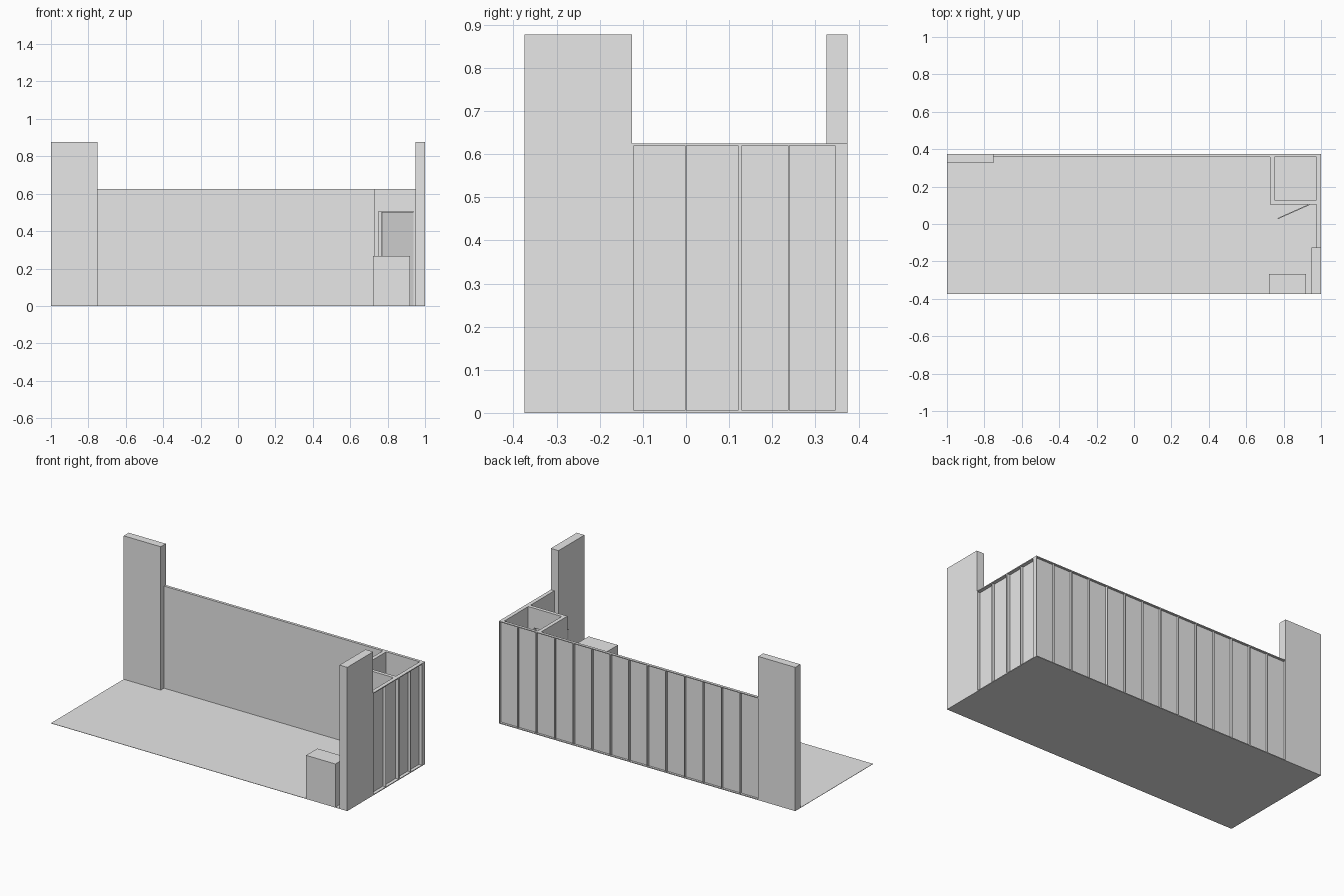
import bpy, math
from mathutils import Matrix

cube = bpy.data.objects.get("Cube")
if cube:
    bpy.data.objects.remove(cube, do_unlink=True)

GREY = 0.8
mat = bpy.data.materials.new("plain grey")
mat.use_nodes = True
mat.diffuse_color = (GREY, GREY, GREY, 1)
mat.node_tree.nodes["Principled BSDF"].inputs["Base Color"].default_value = (GREY, GREY, GREY, 1)


def box(name, x, y, z):
    """Box spanning the given (low, high) ranges."""
    bpy.ops.mesh.primitive_cube_add(size=1)
    ob = bpy.context.object
    ob.name = name
    spans = (x, y, z)
    size = [b - a for a, b in spans]
    mid = [(a + b) / 2 for a, b in spans]
    ob.data.transform(Matrix.Translation(mid) @ Matrix.Diagonal((*size, 1)))
    ob.data.materials.append(mat)
    return ob


HALF = 0.375        # half depth of the set
WALL = 0.625        # wall height
TOWER = 0.877       # tower height
RAIL = 0.005        # rail and stud width
BACK = 0.358        # inner face of the back wall
SIDE = 0.976        # inner face of the side wall
SKIN = 0.004        # panel thickness

# Floor and the two tall end flats
box("floor", (-1, 1), (-HALF, HALF), (0, 0.002))
box("back_tower", (-1, -0.75), (0.326, HALF), (0, TOWER))
box("side_tower", (0.948, 1), (-HALF, -0.125), (0, TOWER))

# Back wall: panel, rails and evenly spaced studs outside
box("back_panel", (-0.75, 1 - RAIL), (BACK, BACK + SKIN), (0, WALL))
for name, z in (("back_bottom_rail", 0), ("back_top_rail", WALL - RAIL)):
    box(name, (-0.75, 1), (BACK, HALF), (z, z + RAIL))
for i in range(1, 14):
    x = 1 - i * 0.125
    box("back_stud", (x - RAIL / 2, x + RAIL / 2), (BACK, HALF), (0, WALL))

# Side wall: panel, rails and studs outside
box("side_panel", (SIDE, SIDE + SKIN), (-0.125, BACK), (0, WALL))
for name, z in (("side_bottom_rail", 0), ("side_top_rail", WALL - RAIL)):
    box(name, (SIDE, 1), (-0.125, HALF), (z, z + RAIL))
for y0, y1 in ((-0.125, -0.121), (-0.002, 0.001), (0.121, 0.13), (0.237, 0.24), (0.346, 0.352)):
    box("side_stud", (SIDE, 1), (y0, y1), (0, WALL))
box("corner_post", (1 - RAIL, 1), (0.346, HALF), (0, WALL))

# Corner closet with a doorway
box("closet_side_wall", (0.727, 0.75), (0.105, BACK), (0, WALL))
box("closet_jamb", (0.937, SIDE), (0.105, 0.127), (0, WALL))
box("closet_lintel", (0.75, 0.937), (0.105, 0.127), (0.505, WALL))

# Door standing ajar on its hinge
door = box("door", (-0.185, 0), (-0.006, 0), (0.003, 0.503))
door.location = (0.937, 0.107, 0)
door.rotation_euler.z = math.radians(24)

# Front counter
box("counter", (0.722, 0.92), (-HALF, -0.266), (0, 0.266))
